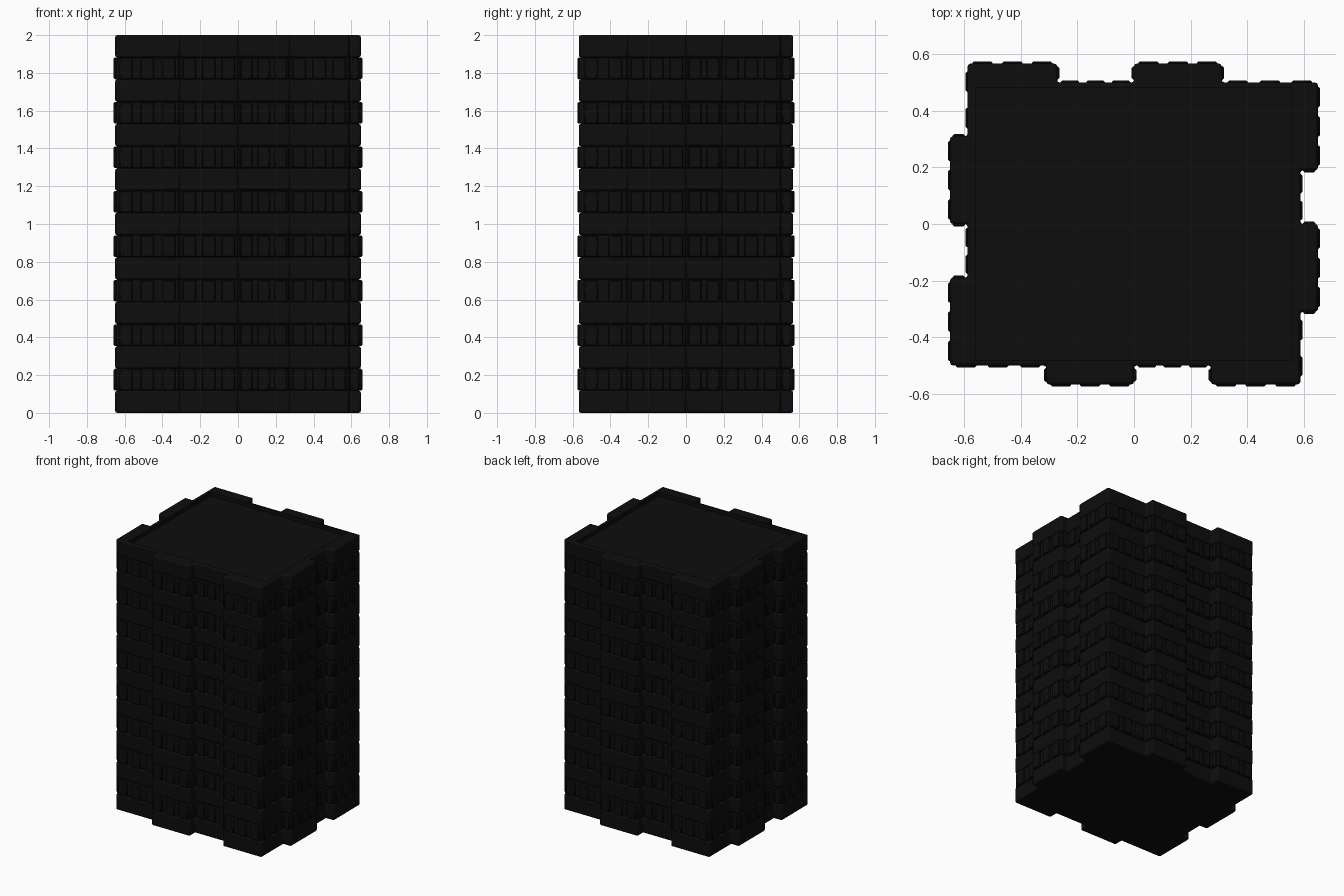
import bpy, bmesh, math
from mathutils import Vector, Matrix

if "Cube" in bpy.data.objects:
    bpy.data.objects.remove(bpy.data.objects["Cube"])

ROW = 2 / 17
mat = bpy.data.materials.new("black_facade")
mat.diffuse_color = (0.004, 0.004, 0.0045, 1)
mat.use_nodes = True
mat.node_tree.nodes["Principled BSDF"].inputs["Base Color"].default_value = mat.diffuse_color

# Half of the pinwheel footprint (counter-clockwise); the rest is a half turn
half = [(-.65, -.5), (-.31, -.5), (-.31, -.567), (0, -.567), (0, -.5), (.272, -.5),
        (.272, -.567), (.588, -.567), (.588, -.31), (.65, -.31), (.65, 0), (.588, 0),
        (.588, .19), (.65, .19)]
foot = [Vector(p) for p in half] + [-Vector(p) for p in half]


def normal(a, b):
    d = (b - a).normalized()
    return Vector((d.y, -d.x))


def grow(pts, d):
    n = len(pts)
    return [pts[i] + d * (normal(pts[i - 1], pts[i]) + normal(pts[i], pts[(i + 1) % n]))
            for i in range(n)]


def finish(name, bm):
    bmesh.ops.recalc_face_normals(bm, faces=bm.faces)
    me = bpy.data.meshes.new(name)
    bm.to_mesh(me)
    bm.free()
    ob = bpy.data.objects.new(name, me)
    bpy.context.collection.objects.link(ob)
    me.materials.append(mat)
    return ob


def prism(name, pts, z0, z1):
    bm = bmesh.new()
    f = bm.faces.new([bm.verts.new((p.x, p.y, z0)) for p in pts])
    r = bmesh.ops.extrude_face_region(bm, geom=[f])
    bmesh.ops.translate(bm, vec=(0, 0, z1 - z0),
                        verts=[v for v in r['geom'] if isinstance(v, bmesh.types.BMVert)])
    return finish(name, bm)


def bevel(ob, width, segments):
    m = ob.modifiers.new("bevel", 'BEVEL')
    m.width, m.segments = width, segments


def stack(ob, count):
    m = ob.modifiers.new("storeys", 'ARRAY')
    m.count = count
    m.use_relative_offset = False
    m.use_constant_offset = True
    m.constant_offset_displace = (0, 0, 2 * ROW)


# Solid tower body behind the facade
prism("tower_core", grow(foot, -.01), .01, 1.965)

# Rounded floor bands
band = prism("floor_bands", foot, 0, ROW)
bevel(band, .01, 2)
stack(band, 8)

# Top band with a sunken roof inside the parapet
top = prism("roof_parapet", foot, 16 * ROW, 2)
bevel(top, .01, 2)
inner = [Vector(p) for p in ((-.56, -.48), (.56, -.48), (.56, .48), (-.56, .48))]
cutter = prism("roof_cutter", inner, 1.97, 2.1)
cutter.hide_render = True
cutter.hide_viewport = True
m = top.modifiers.new("sunken_roof", 'BOOLEAN')
m.operation, m.object, m.solver = 'DIFFERENCE', cutter, 'EXACT'

# Rows of projecting window panels along every wall
bm = bmesh.new()
for i, a in enumerate(foot):
    b = foot[(i + 1) % len(foot)]
    length = (b - a).length
    n = normal(a, b)
    count = max(1, round(length / .104))
    pitch = length / count
    w = min(.072, pitch * .72)
    turn = Matrix.Rotation(math.atan2(b.y - a.y, b.x - a.x), 4, 'Z')
    for k in range(count):
        c = a + (b - a) * ((k + .5) / count) - n * .007
        bmesh.ops.create_cube(bm, size=1, matrix=Matrix.Translation((c.x, c.y, 1.5 * ROW))
                              @ turn @ Matrix.Diagonal((w, .03, ROW - .003, 1)))
panels = finish("window_panels", bm)
bevel(panels, .006, 1)
stack(panels, 8)

# Slim wall strip between the panels
strip = prism("window_row_wall", grow(foot, -.003), ROW + .003, 2 * ROW - .003)
bevel(strip, .006, 2)
stack(strip, 8)

for ob in (band, top, panels, strip):
    bpy.ops.object.select_all(action='DESELECT')
    ob.select_set(True)
    bpy.context.view_layer.objects.active = ob
    bpy.ops.object.shade_smooth_by_angle(angle=math.radians(30))
